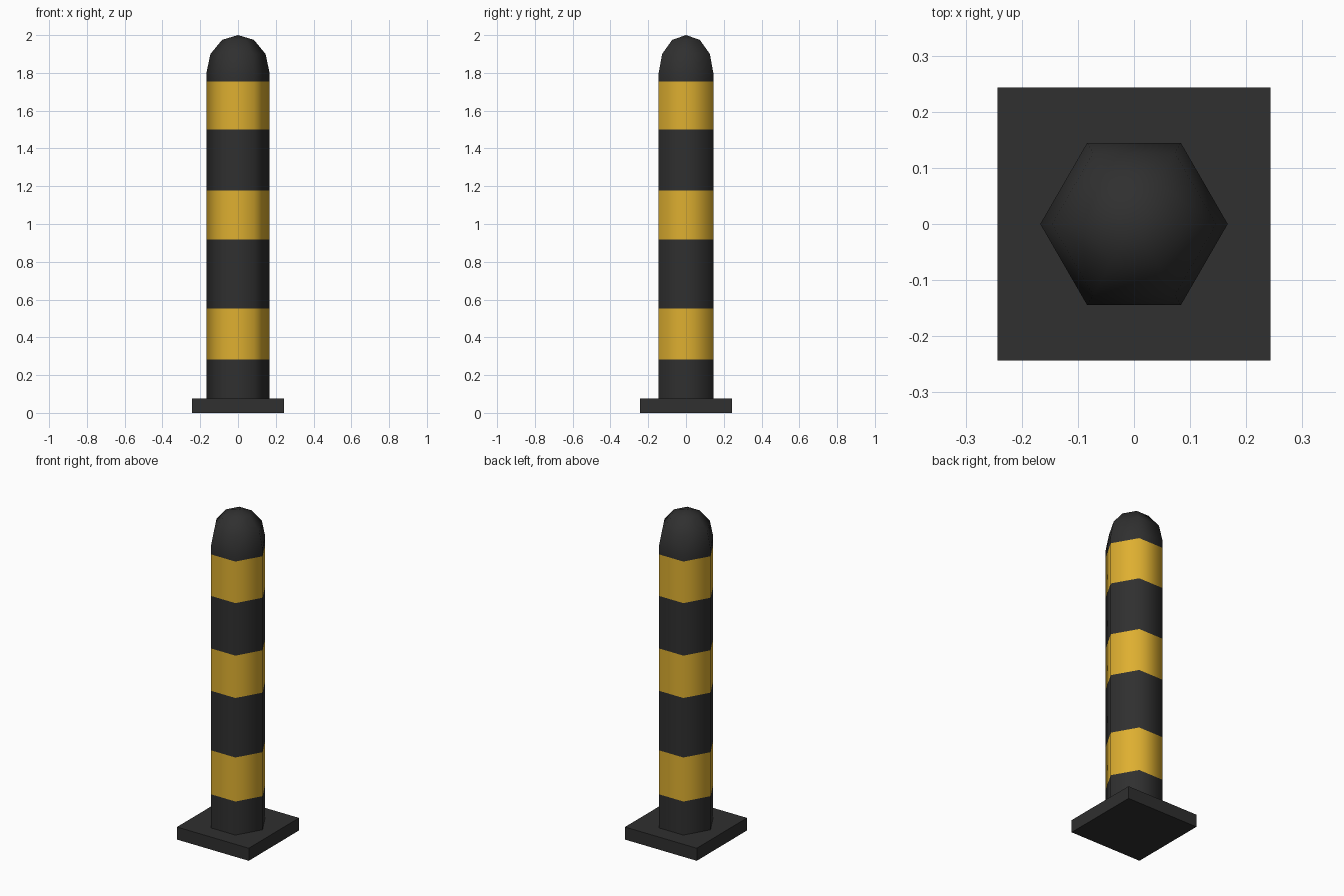
import bpy
import bmesh
from math import cos, sin, tau

cube = bpy.data.objects.get("Cube")
if cube:
    bpy.data.objects.remove(cube, do_unlink=True)


def make_material(name, colour):
    mat = bpy.data.materials.new(name)
    mat.use_nodes = True
    mat.diffuse_color = colour
    mat.node_tree.nodes["Principled BSDF"].inputs["Base Color"].default_value = colour
    return mat


def make_object(name, bm, materials):
    bmesh.ops.recalc_face_normals(bm, faces=bm.faces)
    mesh = bpy.data.meshes.new(name)
    bm.to_mesh(mesh)
    bm.free()
    for mat in materials:
        mesh.materials.append(mat)
    obj = bpy.data.objects.new(name, mesh)
    bpy.context.collection.objects.link(obj)
    return obj


black = make_material("black_rubber", (0.029, 0.029, 0.029, 1))
yellow = make_material("yellow_paint", (0.73, 0.43, 0.03, 1))

# Square base plate
BASE_TOP = 0.077
bm = bmesh.new()
bmesh.ops.create_cube(bm, size=1)
for v in bm.verts:
    v.co.x *= 0.487
    v.co.y *= 0.487
    v.co.z = (v.co.z + 0.5) * BASE_TOP
make_object("base_plate", bm, [black])

# Six-sided post with a domed cap, as rings of (radius, height)
SIDES = 6
RADIUS = 0.167
BANDS = [(0.283, 0.553), (0.918, 1.178), (1.5, 1.755)]
profile = [(RADIUS, BASE_TOP)]
profile += [(RADIUS, z) for band in BANDS for z in band]
profile += [(RADIUS, 1.8), (0.146, 1.9), (0.084, 1.975)]

bm = bmesh.new()
rings = [[bm.verts.new((r * cos(tau * i / SIDES), r * sin(tau * i / SIDES), z))
          for i in range(SIDES)] for r, z in profile]
tip = bm.verts.new((0, 0, 2))
for i in range(SIDES):
    j = (i + 1) % SIDES
    for low, high in zip(rings, rings[1:]):
        bm.faces.new((low[i], low[j], high[j], high[i]))
    bm.faces.new((rings[-1][i], rings[-1][j], tip))

# Yellow bands by height, smooth shading all over the post
for face in bm.faces:
    z = face.calc_center_median().z
    face.material_index = int(any(low < z < high for low, high in BANDS))
    face.smooth = True
make_object("striped_post", bm, [black, yellow])
